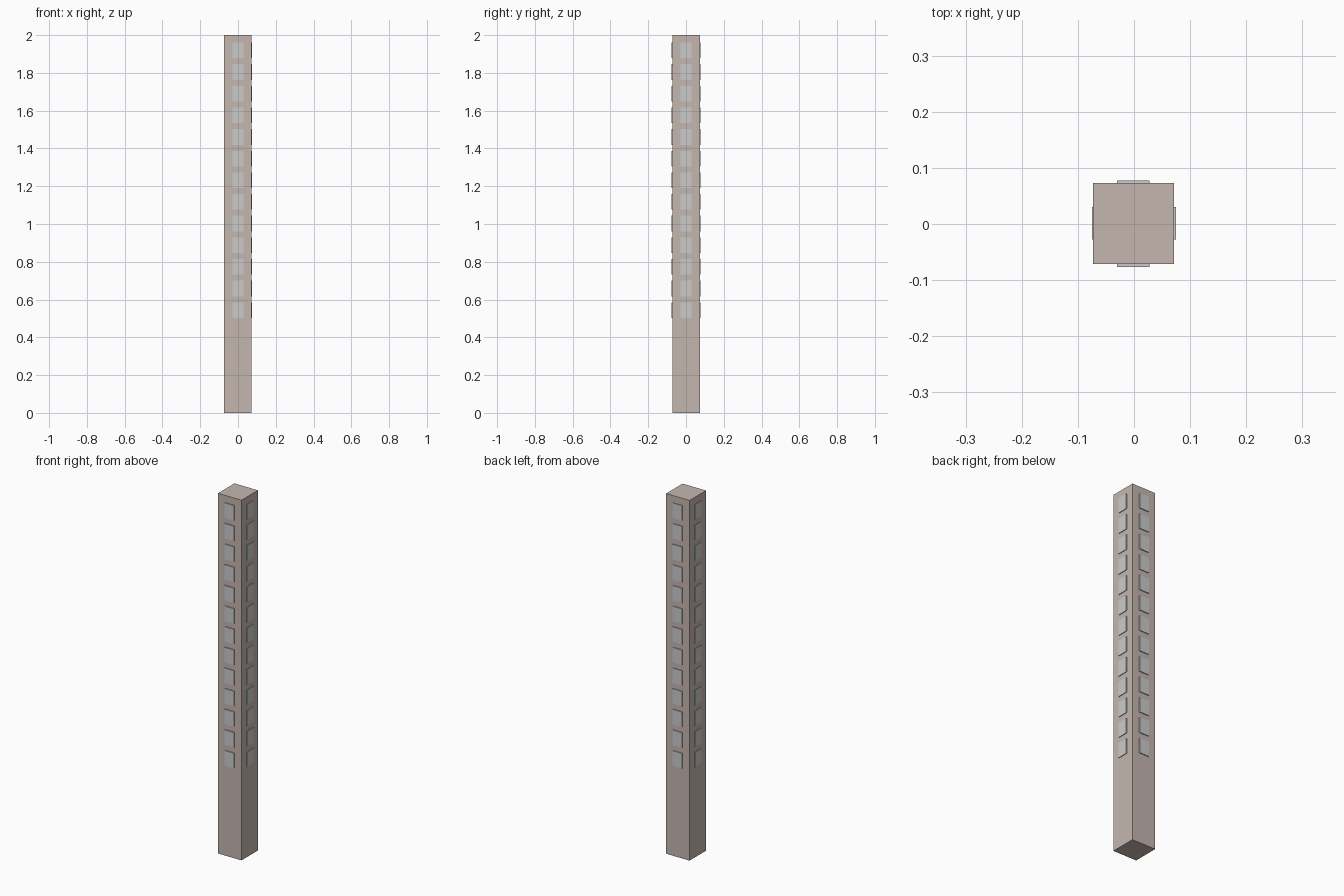
import bpy, bmesh
from mathutils import Matrix, Vector

if "Cube" in bpy.data.objects:
    bpy.data.objects.remove(bpy.data.objects["Cube"])

CX, CY = -0.001, 0.001      # shaft sits very slightly off the overall centre
HALF, HEIGHT = 0.072, 2.0
WIN_W, WIN_H = 0.058, 0.083
ROWS, FIRST_Z, STEP = 13, 0.544, 0.1146


def add_box(bm, lo, hi):
    lo, hi = Vector(lo), Vector(hi)
    m = Matrix.Translation((lo + hi) / 2) @ Matrix.Diagonal((*(hi - lo), 1))
    bmesh.ops.create_cube(bm, size=1, matrix=m)


def finish(bm, name, material=None):
    mesh = bpy.data.meshes.new(name)
    bm.to_mesh(mesh)
    bm.free()
    obj = bpy.data.objects.new(name, mesh)
    bpy.context.collection.objects.link(obj)
    if material:
        mesh.materials.append(material)
    return obj


# Tower shaft
stone = bpy.data.materials.new("warm_stone")
stone.diffuse_color = (0.56, 0.47, 0.43, 1)
stone.use_nodes = True
stone.node_tree.nodes["Principled BSDF"].inputs["Base Color"].default_value = stone.diffuse_color
bm = bmesh.new()
add_box(bm, (CX - HALF, CY - HALF, 0), (CX + HALF, CY + HALF, HEIGHT))
finish(bm, "tower_shaft", stone)

# Window columns: raised panels, one column per face
w = WIN_W / 2
columns = {
    "front_windows": ((CX - w, -0.0765), (CX + w, -0.069)),
    "back_windows": ((CX - w, 0.071), (CX + w, 0.0775)),
    "left_windows": ((-0.0752, CY - w), (-0.071, CY + w)),
    "right_windows": ((0.069, CY - w), (0.0748, CY + w)),
}
for name, (lo, hi) in columns.items():
    bm = bmesh.new()
    for i in range(ROWS):
        z = FIRST_Z + i * STEP
        add_box(bm, (*lo, z - WIN_H / 2), (*hi, z + WIN_H / 2))
    finish(bm, name)
